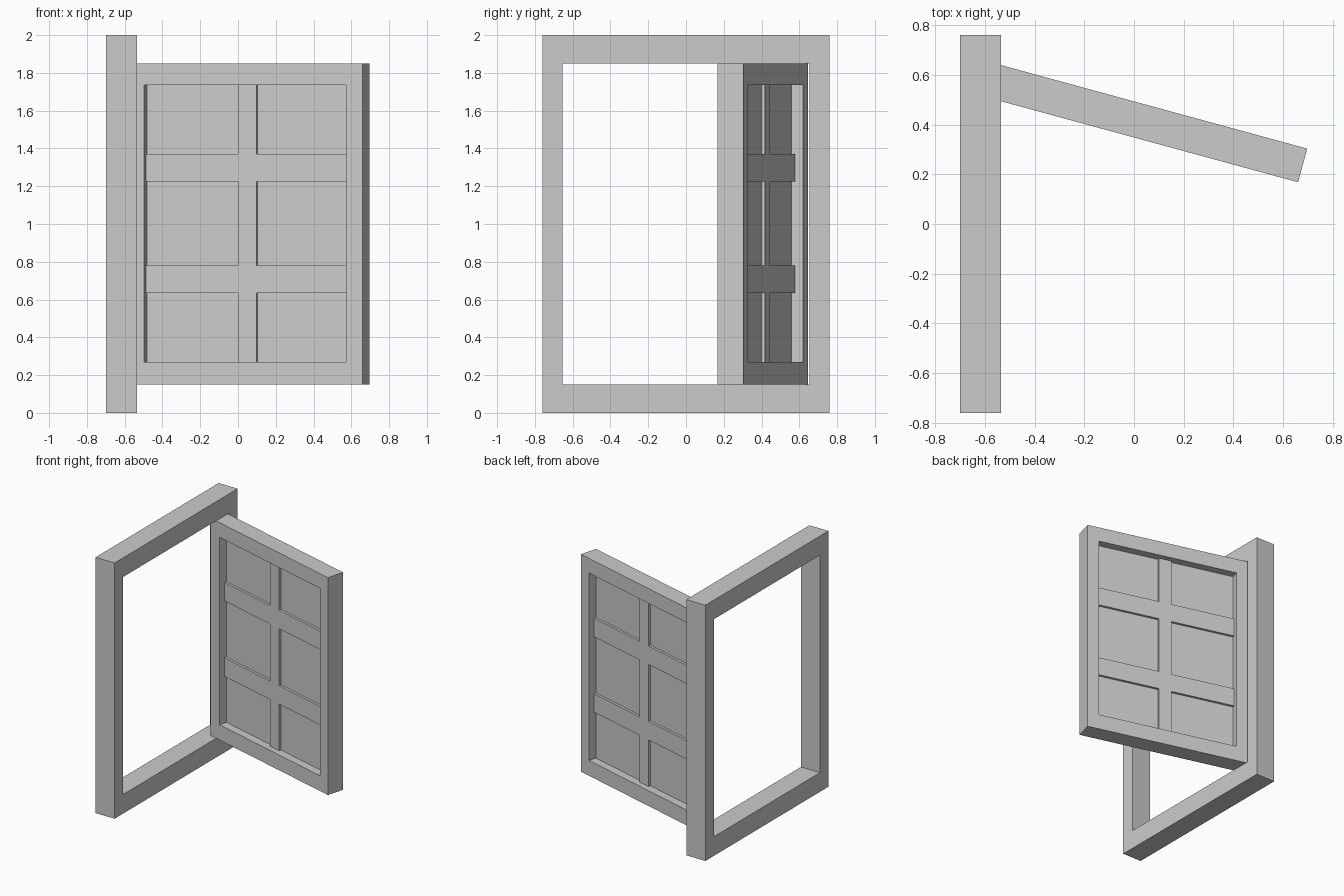
import bpy, bmesh, math

if "Cube" in bpy.data.objects:
    bpy.data.objects.remove(bpy.data.objects["Cube"])


def lattice(name, us, zs, solid, thick, loc, angle):
    """Extruded grid in the local XZ plane, keeping only the cells where solid(i, j)."""
    bm = bmesh.new()
    v = [[bm.verts.new((u, -thick / 2, z)) for z in zs] for u in us]
    for i in range(len(us) - 1):
        for j in range(len(zs) - 1):
            if solid(i, j):
                bm.faces.new((v[i][j], v[i + 1][j], v[i + 1][j + 1], v[i][j + 1]))
    # thicken along local +Y, keeping the front faces
    ext = bmesh.ops.extrude_face_region(bm, geom=bm.faces[:], use_keep_orig=True)
    new = [e for e in ext["geom"] if isinstance(e, bmesh.types.BMVert)]
    bmesh.ops.translate(bm, verts=new, vec=(0, thick, 0))
    loose = [x for x in bm.verts if not x.link_faces]
    bmesh.ops.delete(bm, geom=loose, context="VERTS")
    bmesh.ops.recalc_face_normals(bm, faces=bm.faces[:])
    me = bpy.data.meshes.new(name)
    bm.to_mesh(me)
    bm.free()
    ob = bpy.data.objects.new(name, me)
    ob.location = loc
    ob.rotation_euler.z = angle
    bpy.context.collection.objects.link(ob)
    return ob


def ring(i, j):
    return (i, j) != (1, 1)


# Fixed outer frame, standing in the YZ plane
lattice("window_frame", [-0.76, -0.655, 0.655, 0.76], [0, 0.15, 1.85, 2.0],
        ring, 0.165, (-0.6175, 0, 0), math.radians(90))

# Swung-open sash, measured from its hinge end
hinge, swing = (-0.576, 0.5775, 0), math.radians(-15.25)
lattice("sash_frame", [0, 0.10, 1.21, 1.30], [0.15, 0.27, 1.735, 1.85],
        ring, 0.14, hinge, swing)

# Joined glazing bars: one upright and two crossbars
lattice("glazing_bars", [0.10, 0.605, 0.705, 1.21],
        [0.27, 0.635, 0.78, 1.225, 1.37, 1.735],
        lambda i, j: i == 1 or j in (1, 3), 0.052, hinge, swing)

# Thin pane behind the bars
lattice("pane", [0.10, 1.21], [0.27, 1.735],
        lambda i, j: True, 0.014, hinge, swing)
